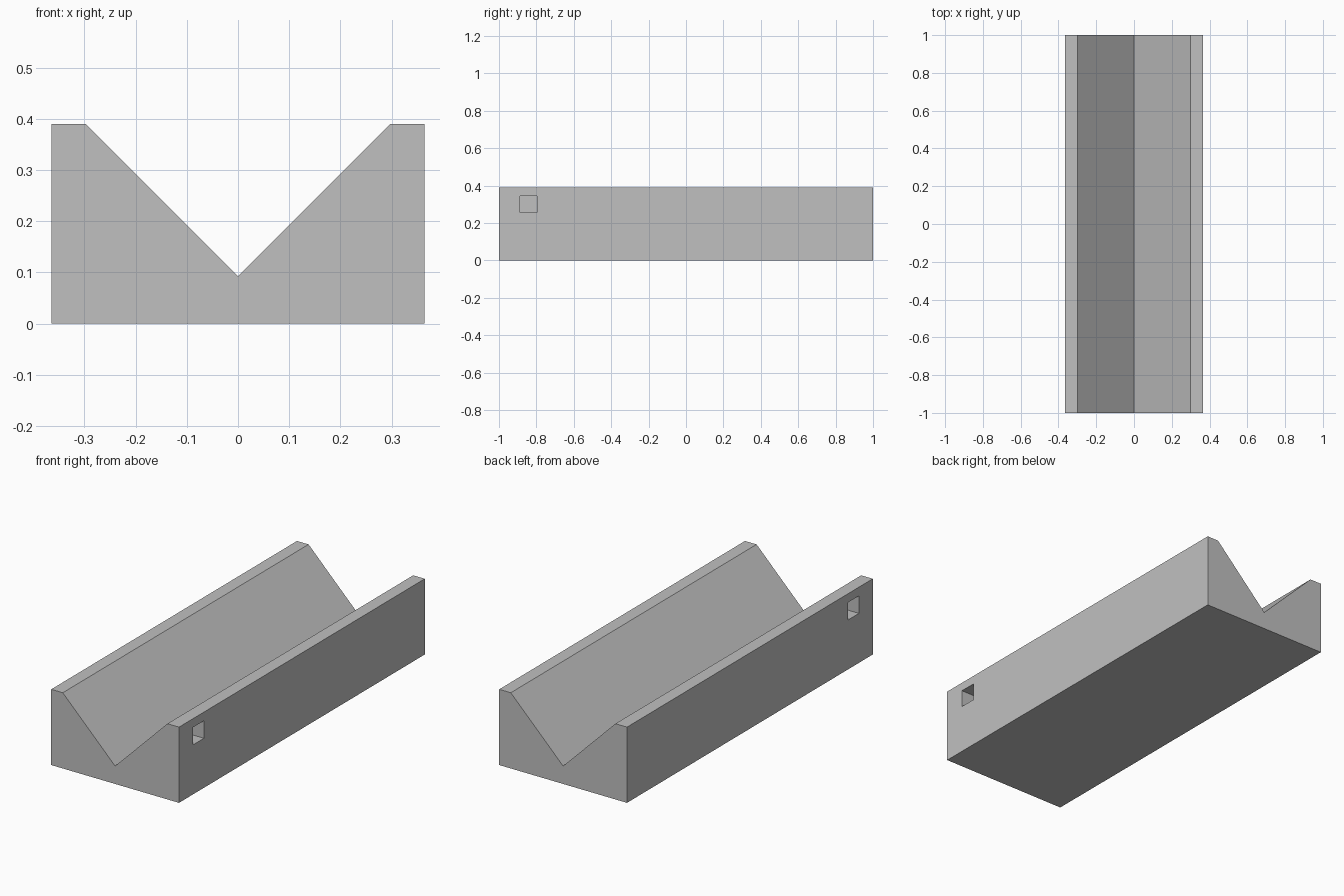
import bpy
import bmesh

default = bpy.data.objects.get("Cube")
if default:
    bpy.data.objects.remove(default, do_unlink=True)

HALF_WIDTH, HALF_LENGTH, HEIGHT = 0.364, 1.0, 0.39
GROOVE_HALF, GROOVE_BOTTOM = 0.298, 0.092
POCKET = 0.09  # side and depth of the square pockets

# Single plain grey
grey = bpy.data.materials.new("plain grey")
grey.use_nodes = True
colour = (0.53, 0.53, 0.53, 1.0)
grey.diffuse_color = colour
grey.node_tree.nodes["Principled BSDF"].inputs["Base Color"].default_value = colour


def finish(name, bm):
    bmesh.ops.recalc_face_normals(bm, faces=bm.faces)
    mesh = bpy.data.meshes.new(name)
    bm.to_mesh(mesh)
    bm.free()
    mesh.materials.append(grey)
    obj = bpy.data.objects.new(name, mesh)
    bpy.context.collection.objects.link(obj)
    return obj


# Block with a V groove: profile extruded along y
half = [(HALF_WIDTH, 0), (HALF_WIDTH, HEIGHT), (GROOVE_HALF, HEIGHT)]
profile = half + [(0, GROOVE_BOTTOM)] + [(-x, z) for x, z in reversed(half)]
bm = bmesh.new()
face = bm.faces.new([bm.verts.new((x, -HALF_LENGTH, z)) for x, z in profile])
result = bmesh.ops.extrude_face_region(bm, geom=[face], use_keep_orig=True)
ends = [v for v in result["geom"] if isinstance(v, bmesh.types.BMVert)]
bmesh.ops.translate(bm, verts=ends, vec=(0, 2 * HALF_LENGTH, 0))
block = finish("v_groove_block", bm)

# Blind square pockets near the front of both outer sides
bm = bmesh.new()
for side in (-1, 1):
    cube = bmesh.ops.create_cube(bm, size=1)["verts"]
    bmesh.ops.scale(bm, verts=cube, vec=(2 * POCKET, POCKET, POCKET))
    bmesh.ops.translate(bm, verts=cube, vec=(side * HALF_WIDTH, -0.842, 0.3))
cutter = finish("pocket_cutter", bm)
cutter.hide_render = True
cutter.hide_viewport = True

cut = block.modifiers.new("side pockets", "BOOLEAN")
cut.operation = "DIFFERENCE"
cut.solver = "EXACT"
cut.object = cutter
